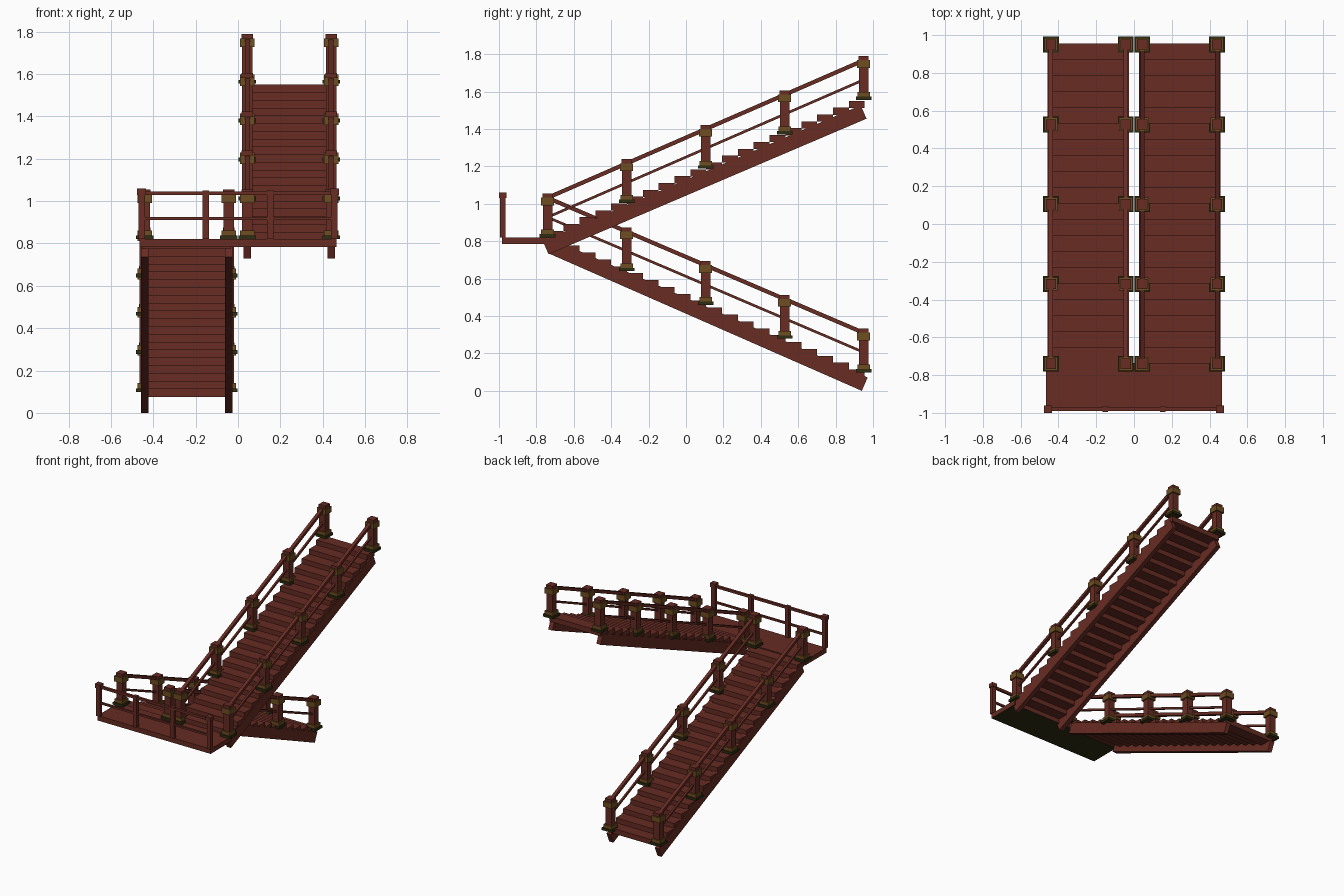
import bpy, bmesh, math
from mathutils import Vector, Matrix

if "Cube" in bpy.data.objects:
    bpy.data.objects.remove(bpy.data.objects["Cube"])


def material(name, rgb):
    m = bpy.data.materials.new(name)
    m.diffuse_color = (*rgb, 1)
    m.use_nodes = True
    m.node_tree.nodes["Principled BSDF"].inputs["Base Color"].default_value = m.diffuse_color
    return m


WOOD = material("red_brown_wood", (0.135, 0.025, 0.017))
GOLD = material("aged_brass", (0.155, 0.075, 0.015))
DARK = material("dark_olive", (0.028, 0.026, 0.006))


class Part:
    """Collects boxes into one named object."""

    def __init__(self, name, *mats):
        self.name, self.mats, self.bm = name, mats, bmesh.new()

    def box(self, center, size, rot=0.0, mat=0):
        m = (Matrix.Translation(center) @ Matrix.Rotation(rot, 4, 'X')
             @ Matrix.Diagonal((*size, 1)))
        verts = bmesh.ops.create_cube(self.bm, size=1, matrix=m)["verts"]
        for f in {f for v in verts for f in v.link_faces}:
            f.material_index = mat

    def bar(self, x, a, b, width, height):
        """Sloped box between two (y, z) centre points."""
        dy, dz = b[0] - a[0], b[1] - a[1]
        self.box((x, (a[0] + b[0]) / 2, (a[1] + b[1]) / 2),
                 (width, math.hypot(dy, dz), height), math.atan2(dz, dy))

    def finish(self):
        mesh = bpy.data.meshes.new(self.name)
        self.bm.to_mesh(mesh)
        self.bm.free()
        for m in self.mats:
            mesh.materials.append(m)
        ob = bpy.data.objects.new(self.name, mesh)
        bpy.context.collection.objects.link(ob)
        return ob


Y0, Y1 = -0.74, 0.95          # landing end and far end of the flights
STEPS, POSTS = 20, 5
RUN = 0.0847


def flight(name, side, z_land, z_far, first_top, rise, string_a, string_b):
    xs = (side * 0.044, side * 0.44)

    # treads: solid step blocks, counted from the landing
    p = Part(name + "_treads", WOOD)
    for i in range(STEPS):
        h = 0.038
        p.box((side * 0.243, -0.739 + RUN * (i + 0.5), first_top + rise * i - h / 2),
              (0.42, RUN, h))
    p.finish()

    # stringers: sloped beams with square-cut ends, given by their lower edge
    p = Part(name + "_stringers", WOOD)
    a, b = Vector(string_a), Vector(string_b)
    d = (b - a).normalized()
    off = Vector((-d.y, d.x)) * 0.039
    for x in xs:
        p.bar(x, a + off, b + off, 0.034, 0.078)
    p.finish()

    # posts with dark foot, brass rings and wooden cap
    p = Part(name + "_posts", WOOD, GOLD, DARK)
    for x in xs:
        for i in range(POSTS):
            t = i / (POSTS - 1)
            y, z = Y0 + (Y1 - Y0) * t, z_land + (z_far - z_land) * t
            for lo, hi, w, m in ((0.0, 0.232, 0.05, 0), (0.0, 0.018, 0.084, 2),
                                 (0.018, 0.042, 0.068, 1), (0.172, 0.213, 0.07, 1),
                                 (0.213, 0.235, 0.054, 0)):
                p.box((x, y, z + (lo + hi) / 2), (w, w, hi - lo), mat=m)
    p.finish()

    # handrail and thin middle rail
    p = Part(name + "_rails", WOOD)
    for x in xs:
        for lift, w, h in ((0.212, 0.024, 0.022), (0.108, 0.014, 0.014)):
            p.bar(x, (Y0, z_land + lift), (Y1, z_far + lift), w, h)
    p.finish()


flight("lower_flight", -1, 0.82, 0.098, 0.813, -0.0368,
       (-0.735, 0.735), (0.94, 0.0))
flight("upper_flight", 1, 0.82, 1.555, 0.855, 0.0366,
       (-0.735, 0.73), (0.965, 1.455))

# landing slab with a dark underside
p = Part("landing", WOOD, DARK)
p.box((0, -0.86, 0.802), (0.93, 0.25, 0.036))
p.bm.normal_update()
for f in p.bm.faces:
    f.material_index = 1 if f.normal.z < -0.5 else 0
p.finish()

# landing railing
p = Part("landing_railing", WOOD)
for x in (-0.455, -0.153, 0.153, 0.455):
    p.box((x, -0.98, 0.935), (0.03, 0.028, 0.23))
    if abs(x) > 0.3:
        p.box((x, -0.98, 1.045), (0.042, 0.04, 0.03))
for z, t in ((1.037, 0.018), (0.918, 0.014)):
    p.box((0, -0.98, z), (0.91, t, t))
p.finish()
